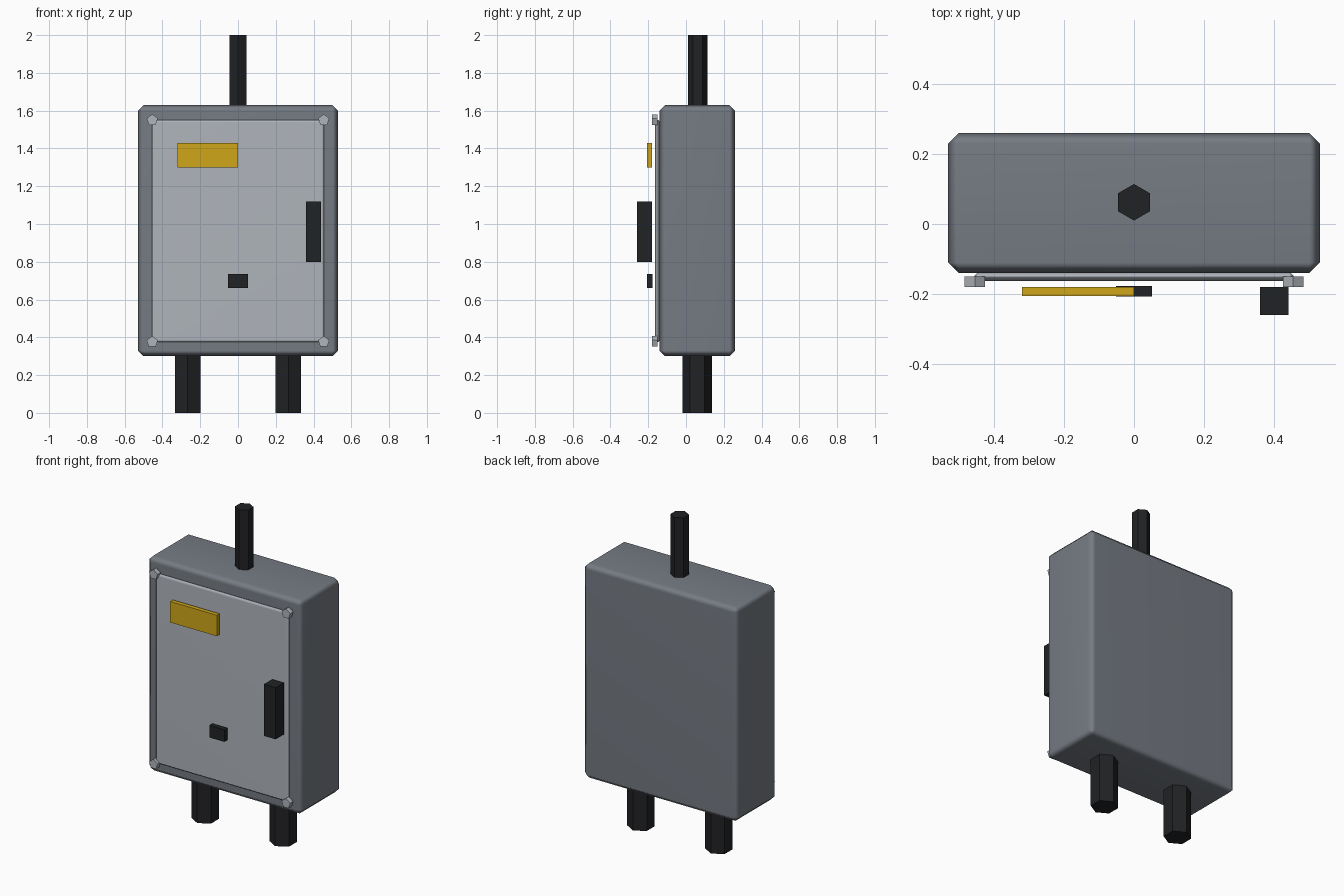
import bpy, math

if "Cube" in bpy.data.objects:
    bpy.data.objects.remove(bpy.data.objects["Cube"])

def material(name, rgb):
    m = bpy.data.materials.new(name)
    m.diffuse_color = (*rgb, 1)
    m.use_nodes = True
    m.node_tree.nodes["Principled BSDF"].inputs["Base Color"].default_value = m.diffuse_color
    return m

STEEL = material("steel_grey", (0.18, 0.20, 0.23))
PANEL = material("panel_grey", (0.43, 0.46, 0.50))
BLACK = material("black", (0.015, 0.016, 0.018))
YELLOW = material("yellow", (0.62, 0.38, 0.01))

def finish(name, mat):
    ob = bpy.context.object
    ob.name = ob.data.name = name
    ob.data.materials.append(mat)
    return ob

def box(name, x, y, z, mat, bevel=0):
    """Box from (min, max) pairs, optionally with a softly shaded chamfer."""
    bpy.ops.mesh.primitive_cube_add(size=1, location=[sum(r) / 2 for r in (x, y, z)])
    ob = finish(name, mat)
    ob.scale = [r[1] - r[0] for r in (x, y, z)]
    bpy.ops.object.transform_apply(location=False, rotation=False, scale=True)
    if bevel:
        b = ob.modifiers.new("chamfer", 'BEVEL')
        b.width, b.segments = bevel, 1
        bpy.ops.object.modifier_apply(modifier="chamfer")
        bpy.ops.object.shade_smooth_by_angle(angle=math.radians(60))
        ob.modifiers.new("flat_panels", 'WEIGHTED_NORMAL').keep_sharp = True
    return ob

def prism(name, sides, radius, depth, loc, mat, rot=(0, 0, 0)):
    bpy.ops.mesh.primitive_cylinder_add(vertices=sides, radius=radius, depth=depth,
                                        location=loc, rotation=rot)
    return finish(name, mat)

# Cabinet and door
box("cabinet", (-0.53, 0.53), (-0.14, 0.26), (0.30, 1.63), STEEL, 0.03)
box("door", (-0.455, 0.455), (-0.163, -0.135), (0.375, 1.55), PANEL, 0.012)

# Door fittings
box("warning_plate", (-0.32, 0.0), (-0.206, -0.18), (1.30, 1.43), YELLOW)
box("handle", (0.36, 0.44), (-0.26, -0.18), (0.80, 1.12), BLACK)
box("lock", (-0.052, 0.052), (-0.207, -0.177), (0.66, 0.735), BLACK)

# Corner bolts
for sx, side in ((-1, "left"), (1, "right")):
    for z, end in ((0.376, "lower"), (1.55, "upper")):
        prism(f"bolt_{end}_{side}", 5, 0.031, 0.03, (sx * 0.454, -0.165, z), PANEL,
              (math.radians(90), 0, 0))

# Conduits: two below, one above
for sx, side in ((-1, "left"), (1, "right")):
    prism(f"lower_conduit_{side}", 6, 0.078, 0.34, (sx * 0.267, 0.06, 0.17), BLACK)
prism("upper_conduit", 6, 0.052, 0.40, (0, 0.062, 1.80), BLACK)
